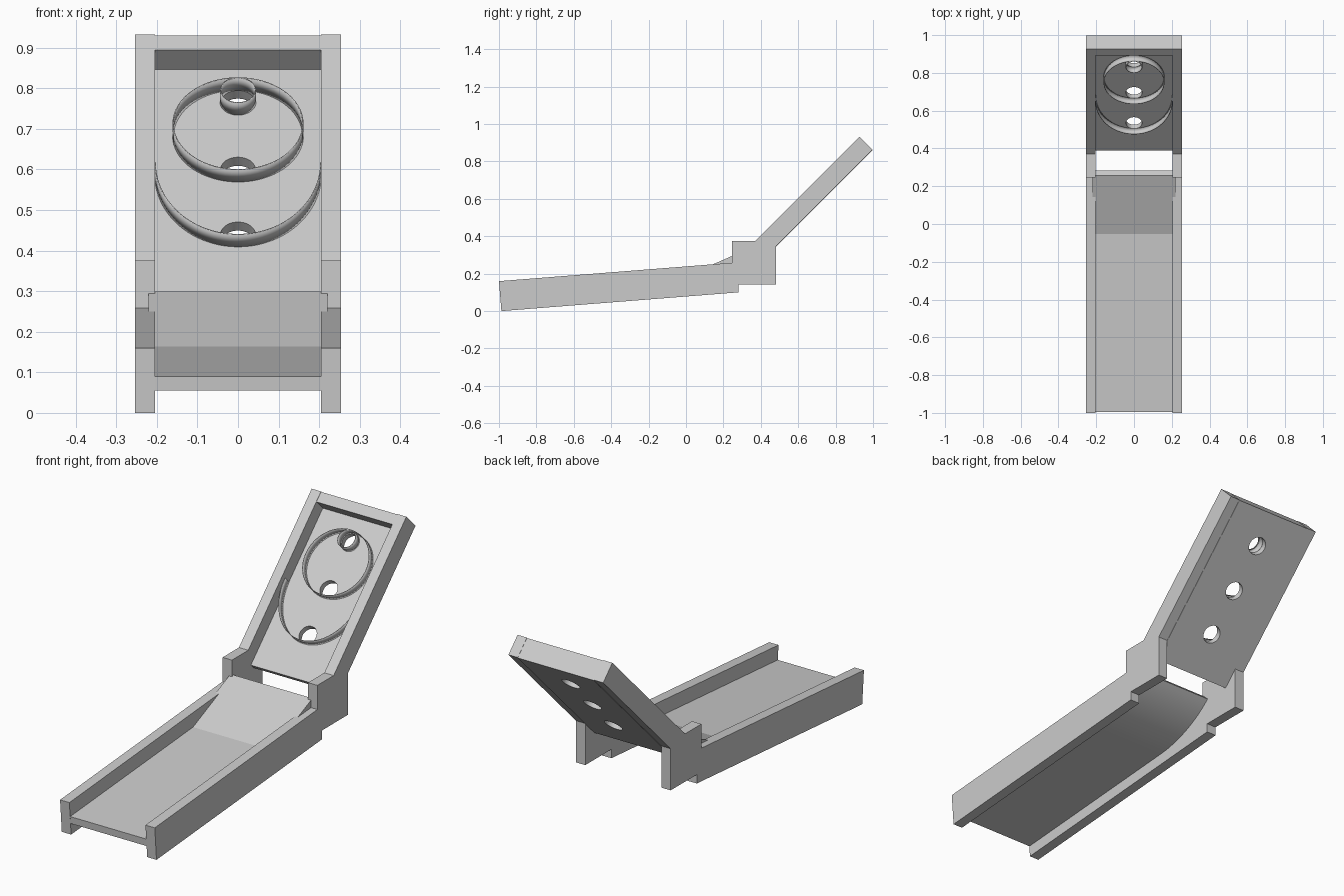
import bpy, bmesh, math
from mathutils import Matrix, Vector

if "Cube" in bpy.data.objects:
    bpy.data.objects.remove(bpy.data.objects["Cube"])

INNER, OUTER = 0.204, 0.254
R = math.sqrt(0.5)
# Target board frame: local x across, local y up the slope, local z out of the face
BOARD = Matrix(((1, 0, 0, 0), (0, R, -R, 0.39), (0, R, R, 0.295), (0, 0, 0, 1)))


def make(name, bm, matrix=None):
    bmesh.ops.recalc_face_normals(bm, faces=bm.faces)
    if matrix:
        bm.transform(matrix)
    me = bpy.data.meshes.new(name)
    bm.to_mesh(me)
    bm.free()
    ob = bpy.data.objects.new(name, me)
    bpy.context.collection.objects.link(ob)
    return ob


def extrude_profile(name, pts, x0, x1):
    """Solid from a (y, z) profile, between x0 and x1."""
    bm = bmesh.new()
    face = bm.faces.new([bm.verts.new((x0, y, z)) for y, z in pts])
    res = bmesh.ops.extrude_face_region(bm, geom=[face])
    verts = [g for g in res["geom"] if isinstance(g, bmesh.types.BMVert)]
    bmesh.ops.translate(bm, verts=verts, vec=(x1 - x0, 0, 0))
    return make(name, bm)


def board_box(name, s0, s1, d0, d1):
    bm = bmesh.new()
    bmesh.ops.create_cube(bm, size=1)
    bmesh.ops.scale(bm, verts=bm.verts, vec=(2 * INNER, s1 - s0, d1 - d0))
    bmesh.ops.translate(bm, verts=bm.verts, vec=(0, (s0 + s1) / 2, (d0 + d1) / 2))
    return make(name, bm, BOARD)


def shade(ob):
    bpy.ops.object.select_all(action='DESELECT')
    ob.select_set(True)
    bpy.context.view_layer.objects.active = ob
    bpy.ops.object.shade_smooth_by_angle(angle=math.radians(30))


def board_ring(name, s, rx, ry, a0=0, a1=360, height=0.042):
    """Thin upright wall following an ellipse (or part of one) on the board."""
    bm = bmesh.new()
    n = 64
    rows = []
    for i in range(n + 1):
        a = math.radians(a0 + (a1 - a0) * i / n)
        x, y = rx * math.cos(a), s + ry * math.sin(a)
        rows.append([bm.verts.new((x, y, z)) for z in (0, height)])
    for p, q in zip(rows, rows[1:]):
        bm.faces.new((p[0], q[0], q[1], p[1]))
    bmesh.ops.remove_doubles(bm, verts=bm.verts, dist=1e-5)
    ob = make(name, bm, BOARD)
    mod = ob.modifiers.new("thickness", 'SOLIDIFY')
    mod.thickness = 0.003
    mod.offset = 0
    shade(ob)


# Side walls: lane rail, upright block and board rail in one outline
wall = [(-1.0, 0.16), (-0.987, 0.0), (0.28, 0.10), (0.28, 0.143), (0.48, 0.143),
        (0.48, 0.345), (0.997, 0.862), (0.927, 0.932), (0.37, 0.375),
        (0.245, 0.375), (0.245, 0.258)]
for label, sx in (("left", -1), ("right", 1)):
    extrude_profile(label + "_side_wall", wall, sx * INNER, sx * OUTER)

# Lane floor
extrude_profile("lane_floor", [(-0.994, 0.09), (-0.991, 0.055), (-0.05, 0.129), (-0.053, 0.164)],
                -INNER, INNER)

# Jump ramp: flat top, curved underside rising from the floor to 45 degrees
start, end = Vector((-0.05, 0.129)), Vector((0.283, 0.273))
c1, c2 = start + Vector((0.12, 0.0095)), end - Vector((0.085, 0.082))
under = []
for i in range(17):
    t = i / 16
    p = (1 - t)**3 * start + 3 * t * (1 - t)**2 * c1 + 3 * t * t * (1 - t) * c2 + t**3 * end
    under.append((p.x, p.y))
shade(extrude_profile("jump_ramp", [(-0.053, 0.164)] + under + [(0.256, 0.299)], -0.22, 0.22))

# Target board with three holes
HOLES, HOLE_R = (0.205, 0.431, 0.665), 0.043
panel = board_box("target_panel", 0, 0.829, -0.03, 0)
bm = bmesh.new()
for s in HOLES:
    bmesh.ops.create_cone(bm, cap_ends=True, segments=48, radius1=HOLE_R, radius2=HOLE_R,
                          depth=0.2, matrix=Matrix.Translation((0, s, 0)))
cutter = make("hole_cutter", bm, BOARD)
cutter.hide_render = True
mod = panel.modifiers.new("holes", 'BOOLEAN')
mod.operation = 'DIFFERENCE'
mod.solver = 'EXACT'
mod.object = cutter
bpy.context.view_layer.objects.active = panel
bpy.ops.object.modifier_apply(modifier=mod.name)
bpy.data.objects.remove(cutter)
shade(panel)

# Bar closing the top of the board
board_box("top_bar", 0.779, 0.829, 0, 0.069)

# Scoring rings
board_ring("top_hole_ring", HOLES[2], HOLE_R, HOLE_R)
board_ring("middle_ring", 0.549, 0.16, 0.16)
board_ring("outer_half_ring", 0.163 + 0.25, INNER, 0.25, 180, 360)
